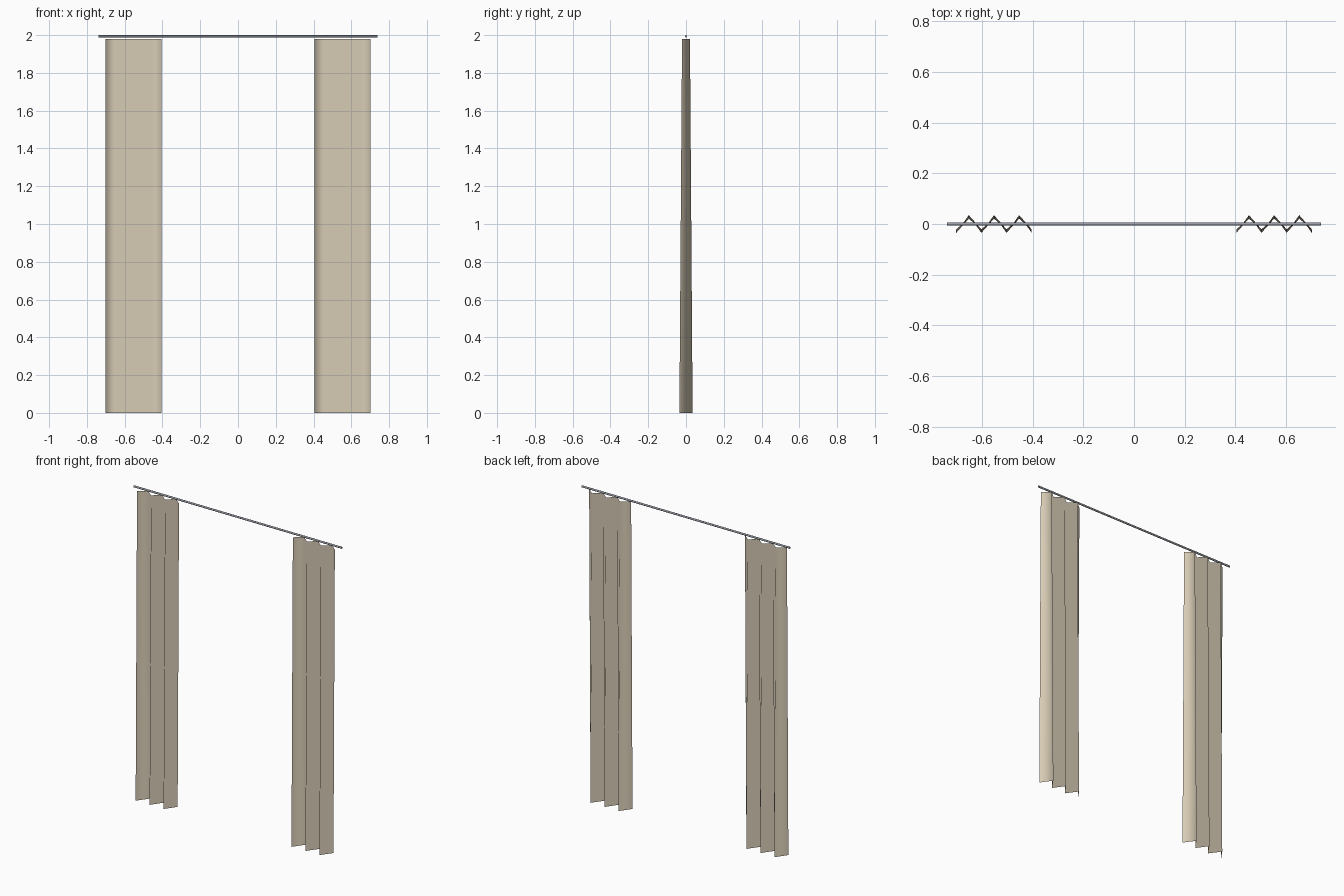
import bpy
import bmesh
import math

old = bpy.data.objects.get("Cube")
if old:
    bpy.data.objects.remove(old, do_unlink=True)


def make_material(name, rgb, metallic=0.0):
    mat = bpy.data.materials.new(name)
    mat.use_nodes = True
    mat.diffuse_color = (*rgb, 1)
    mat.node_tree.nodes["Principled BSDF"].inputs["Base Color"].default_value = (*rgb, 1)
    return mat


linen = make_material("beige linen", (0.68, 0.60, 0.46))
steel = make_material("grey steel", (0.32, 0.34, 0.38))

FOLDS = 6            # slanted strips per panel
OUTER, INNER = 0.702, 0.404
HEIGHT = 1.98
TOP_DEPTH, BOTTOM_DEPTH = 0.021, 0.035


def curtain(name, side):
    """Pleated sheet whose folds open out towards the hem."""
    bm = bmesh.new()
    rows = []
    for z, depth in ((0, BOTTOM_DEPTH), (HEIGHT, TOP_DEPTH)):
        row = []
        for i in range(FOLDS + 1):
            x = side * (INNER + (OUTER - INNER) * i / FOLDS)
            y = depth if i % 2 else -depth
            row.append(bm.verts.new((x, y, z)))
        rows.append(row if side > 0 else row[::-1])
    low, high = rows
    for i in range(FOLDS):
        face = bm.faces.new((low[i], low[i + 1], high[i + 1], high[i]))
        face.smooth = True
    mesh = bpy.data.meshes.new(name)
    bm.to_mesh(mesh)
    bm.free()
    mesh.materials.append(linen)
    obj = bpy.data.objects.new(name, mesh)
    bpy.context.collection.objects.link(obj)


# Pair of hanging panels
curtain("left_curtain", 1)
curtain("right_curtain", -1)

# Rod above the panels
bpy.ops.mesh.primitive_cylinder_add(vertices=16, radius=0.006, depth=1.476,
                                    location=(0, 0, 1.994),
                                    rotation=(0, math.pi / 2, 0))
rod = bpy.context.object
rod.name = "curtain_rod"
rod.data.materials.append(steel)
bpy.ops.object.shade_smooth_by_angle()
